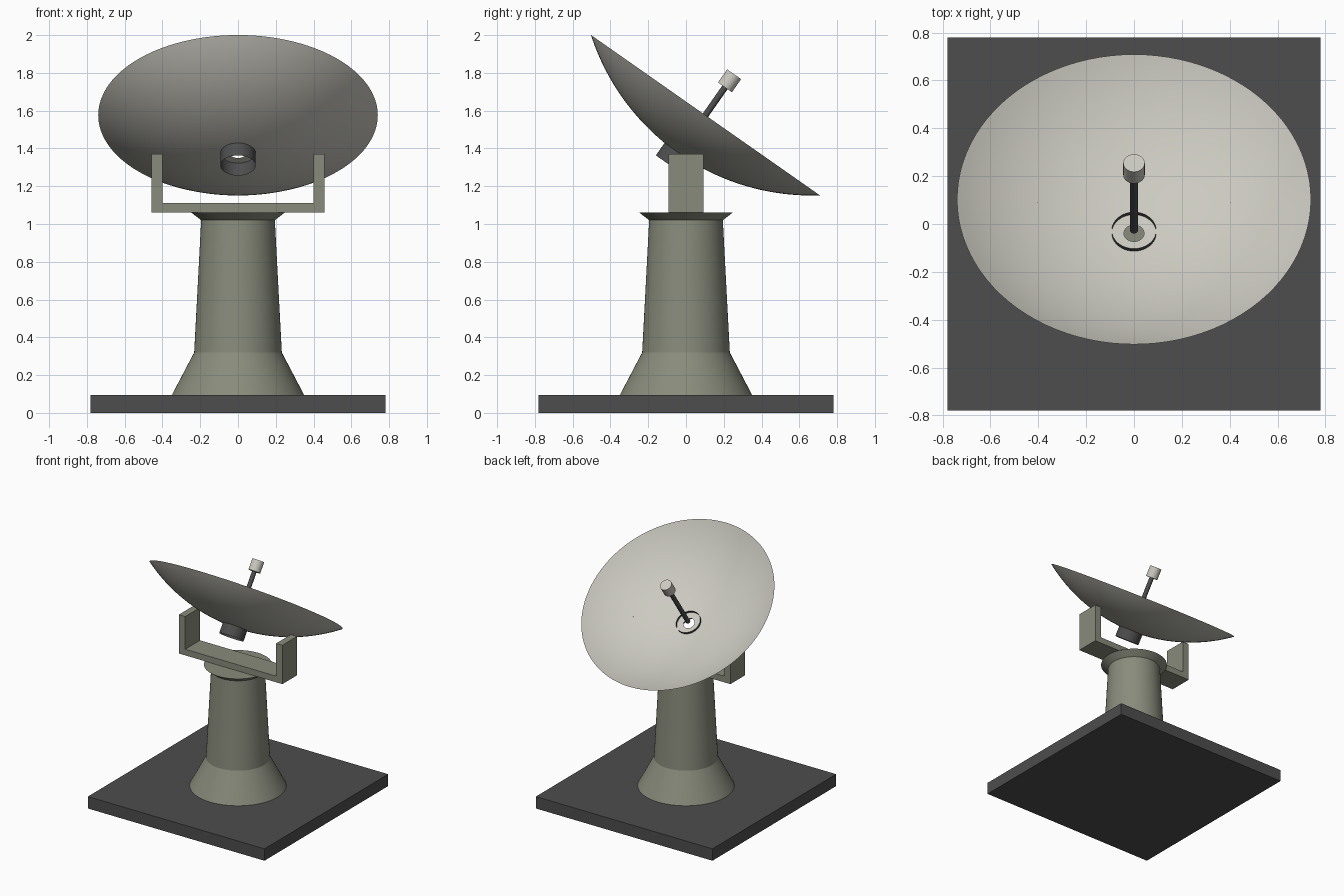
import bpy, bmesh, math
from mathutils import Matrix, Vector

if "Cube" in bpy.data.objects:
    bpy.data.objects.remove(bpy.data.objects["Cube"])


def material(name, rgb):
    m = bpy.data.materials.new(name)
    m.diffuse_color = (*rgb, 1)
    m.use_nodes = True
    m.node_tree.nodes["Principled BSDF"].inputs["Base Color"].default_value = m.diffuse_color
    return m


DARK = material("dark grey", (0.075, 0.075, 0.075))
OLIVE = material("olive grey", (0.25, 0.26, 0.20))
PALE = material("pale grey", (0.60, 0.59, 0.53))


def finish(name, bm, mat, matrix=None, recalc=True):
    if recalc:
        bmesh.ops.recalc_face_normals(bm, faces=bm.faces)
    me = bpy.data.meshes.new(name)
    bm.to_mesh(me)
    bm.free()
    ob = bpy.data.objects.new(name, me)
    bpy.context.collection.objects.link(ob)
    me.materials.append(mat)
    if matrix:
        ob.matrix_world = matrix
    bpy.ops.object.select_all(action='DESELECT')
    ob.select_set(True)
    bpy.context.view_layer.objects.active = ob
    bpy.ops.object.shade_smooth_by_angle(angle=math.radians(20))
    return ob


def box(name, lo, hi, mat):
    bm = bmesh.new()
    lo, hi = Vector(lo), Vector(hi)
    bmesh.ops.create_cube(bm, size=1, matrix=Matrix.Translation((lo + hi) / 2)
                          @ Matrix.Diagonal((*(hi - lo), 1)))
    return finish(name, bm, mat)


def lathe(name, profile, mat, matrix=None, caps=False, n=96):
    """Revolve (radius, height) points around z."""
    bm = bmesh.new()
    rings = [[bm.verts.new((r * math.cos(2 * math.pi * i / n),
                            r * math.sin(2 * math.pi * i / n), z))
              for i in range(n)] for r, z in profile]
    for a, b in zip(rings, rings[1:]):
        for i in range(n):
            j = (i + 1) % n
            bm.faces.new((a[i], a[j], b[j], b[i]))
    if caps:
        bm.faces.new(rings[0][::-1])
        bm.faces.new(rings[-1])
    return finish(name, bm, mat, matrix, recalc=caps)


# Base slab and pedestal with flared top
box("base_slab", (-0.78, -0.78, 0), (0.78, 0.78, 0.095), DARK)
lathe("pedestal", [(0.35, 0.095), (0.232, 0.32), (0.195, 1.02), (0.247, 1.06)],
      OLIVE, caps=True)

# Yoke: crossbar and two arms
box("yoke_crossbar", (-0.402, -0.093, 1.061), (0.402, 0.093, 1.11), OLIVE)
for side, x in (("left", -0.429), ("right", 0.429)):
    box(f"yoke_arm_{side}", (x - 0.028, -0.093, 1.061), (x + 0.028, 0.093, 1.371), OLIVE)

# Everything on the dish axis is built upright around the rim centre, then tilted
TILT = Matrix.Translation((0, 0.103, 1.576)) @ Matrix.Rotation(math.radians(-35), 4, 'X')

# Dish: thin spherical bowl with a small centre hole
RIM, DEPTH, HOLE = 0.74, 0.248, 0.042
R = (RIM ** 2 + DEPTH ** 2) / (2 * DEPTH)
radii = [HOLE + (RIM - HOLE) * i / 28 for i in range(29)]
lathe("dish", [(r, -DEPTH + R - math.sqrt(R * R - r * r)) for r in radii], PALE, TILT)

# Open hub tube behind the dish, its lip just showing inside the bowl
lathe("hub_tube", [(0.093, -0.325), (0.093, -0.226)], DARK, TILT, n=64)

# Feed rod and receiver
lathe("feed_rod", [(0.017, -0.225), (0.017, 0.19)], DARK, TILT, caps=True, n=32)
lathe("feed_receiver", [(0.045, 0.18), (0.045, 0.265)], PALE, TILT, caps=True, n=48)
